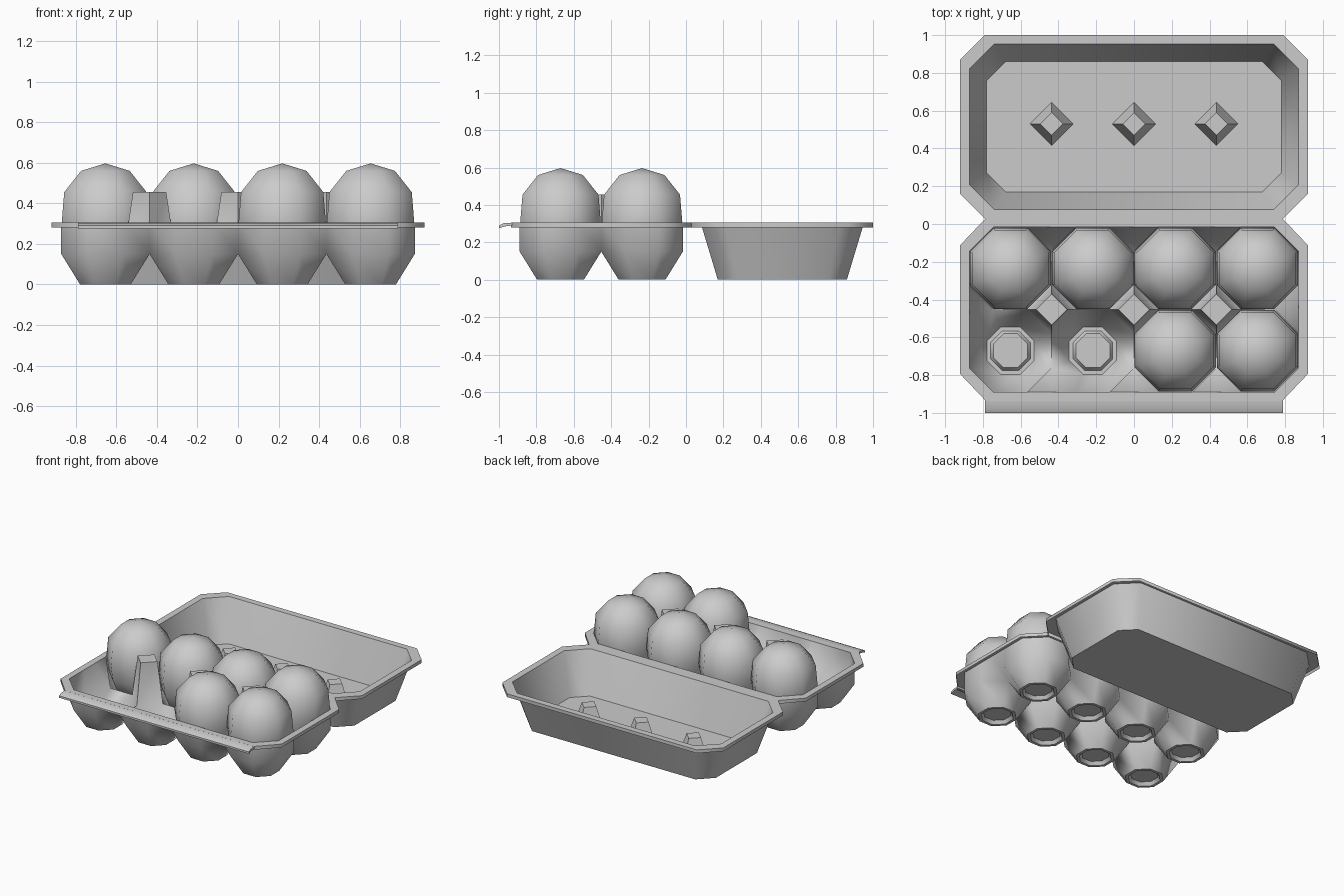
import bpy, bmesh, math

if "Cube" in bpy.data.objects:
    bpy.data.objects.remove(bpy.data.objects["Cube"])

P = 0.436            # cup spacing
A = P / 2            # cup half width
BASE_Y = -0.453
LID_Y = 0.515
T8 = math.tan(math.pi / 8)


def ring(bm, cx, cy, hx, hy, ch, z):
    """Rectangle with chamfered corners, as a loop of 8 vertices."""
    pts = [(hx, -hy + ch), (hx, hy - ch), (hx - ch, hy), (-hx + ch, hy),
           (-hx, hy - ch), (-hx, -hy + ch), (-hx + ch, -hy), (hx - ch, -hy)]
    return [bm.verts.new((cx + x, cy + y, z)) for x, y in pts]


def octagon(bm, cx, cy, a, z):
    return ring(bm, cx, cy, a, a, a * (1 - T8), z)


def diamond(bm, cx, cy, r, z):
    return [bm.verts.new((cx + x * r, cy + y * r, z))
            for x, y in ((1, 0), (0, 1), (-1, 0), (0, -1))]


def skin(bm, loops):
    for a, b in zip(loops, loops[1:]):
        n = len(a)
        for i in range(n):
            j = (i + 1) % n
            bm.faces.new((a[i], a[j], b[j], b[i]))


def finish(bm, name, angle=50):
    bmesh.ops.remove_doubles(bm, verts=bm.verts, dist=0.002)
    bmesh.ops.recalc_face_normals(bm, faces=bm.faces)
    me = bpy.data.meshes.new(name)
    bm.to_mesh(me)
    bm.free()
    ob = bpy.data.objects.new(name, me)
    bpy.context.collection.objects.link(ob)
    bpy.ops.object.select_all(action='DESELECT')
    ob.select_set(True)
    bpy.context.view_layer.objects.active = ob
    bpy.ops.object.shade_smooth_by_angle(angle=math.radians(angle))
    return ob


cups = [(x * P, BASE_Y + y * A) for y in (1, -1) for x in (-1.5, -0.5, 0.5, 1.5)]

# Base tray: cups with recessed floors
bm = bmesh.new()
for cx, cy in cups:
    loops = [octagon(bm, cx, cy, a, z) for a, z in
             ((A, 0.15), (0.125, 0.0), (0.105, 0.0), (0.09, 0.025))]
    skin(bm, loops)
    bm.faces.new(loops[-1])

# Diamond posts between the cups
for i in (-1, 0, 1):
    loops = [diamond(bm, i * P, BASE_Y, r, z)
             for r, z in ((A * (1 - T8), 0.15), (0.082, 0.455))]
    skin(bm, loops)
    bm.faces.new(loops[-1])
bmesh.ops.remove_doubles(bm, verts=bm.verts, dist=0.002)


def extend_border(bm, move):
    border = [e for e in bm.edges if len(e.link_faces) == 1]
    new = bmesh.ops.extrude_edge_only(bm, edges=border)['geom']
    for v in new:
        if isinstance(v, bmesh.types.BMVert):
            x, y, z = move(v.co.x, v.co.y - BASE_Y)
            v.co = (x, y + BASE_Y, z)


def wall(x, y):
    # push the notches between cups out to the straight wall
    if abs(y) < 0.01:
        x = math.copysign(2 * P, x)
    elif abs(x / P - round(x / P)) < 0.02 and abs(x) < 1.5 * P:
        y = math.copysign(P, y)
    return x, y, 0.305


# Wall, flange and folded edge of the base
extend_border(bm, wall)
extend_border(bm, lambda x, y: (x * 1.055, y * 1.108, 0.305))
extend_border(bm, lambda x, y: (x, y, 0.28))
finish(bm, "base_tray")

# Lid tray
bm = bmesh.new()
loops = [ring(bm, 0, LID_Y, *d) for d in (
    (0.78, 0.345, 0.10, 0.0), (0.87, 0.437, 0.13, 0.305),
    (0.92, 0.485, 0.13, 0.305), (0.92, 0.485, 0.13, 0.28))]
skin(bm, loops)
bm.faces.new(loops[0])
finish(bm, "lid_tray")

# Lid pegs
for i in (-1, 0, 1):
    bm = bmesh.new()
    loops = [diamond(bm, i * P, 0.53, r, z) for r, z in ((0.115, 0.0), (0.06, 0.14))]
    skin(bm, loops)
    bm.faces.new(loops[-1])
    finish(bm, "lid_peg")

# Closing flap along the front
bm = bmesh.new()
loops = [[bm.verts.new((x, y, z)) for y, z in
          ((-0.93, 0.305), (-0.975, 0.302), (-1.0, 0.29), (-1.0, 0.275), (-0.97, 0.285), (-0.93, 0.29))]
         for x in (-0.79, 0.79)]
skin(bm, loops)
for l in loops:
    bm.faces.new(l)
finish(bm, "front_flap")

# Eggs: two front cups on the left stay empty
profile = ((0.10, 0.05), (0.165, 0.11), (0.2, 0.2), (0.215, 0.31), (0.203, 0.455), (0.12, 0.56))
for k, (cx, cy) in enumerate(cups):
    if k in (4, 5):
        continue
    bm = bmesh.new()
    loops = [octagon(bm, cx, cy, a, z) for a, z in profile]
    skin(bm, loops)
    for l, z in ((loops[0], 0.03), (loops[-1], 0.597)):
        tip = bm.verts.new((cx, cy, z))
        for i in range(8):
            bm.faces.new((l[i], l[(i + 1) % 8], tip))
    finish(bm, "egg", 60)
